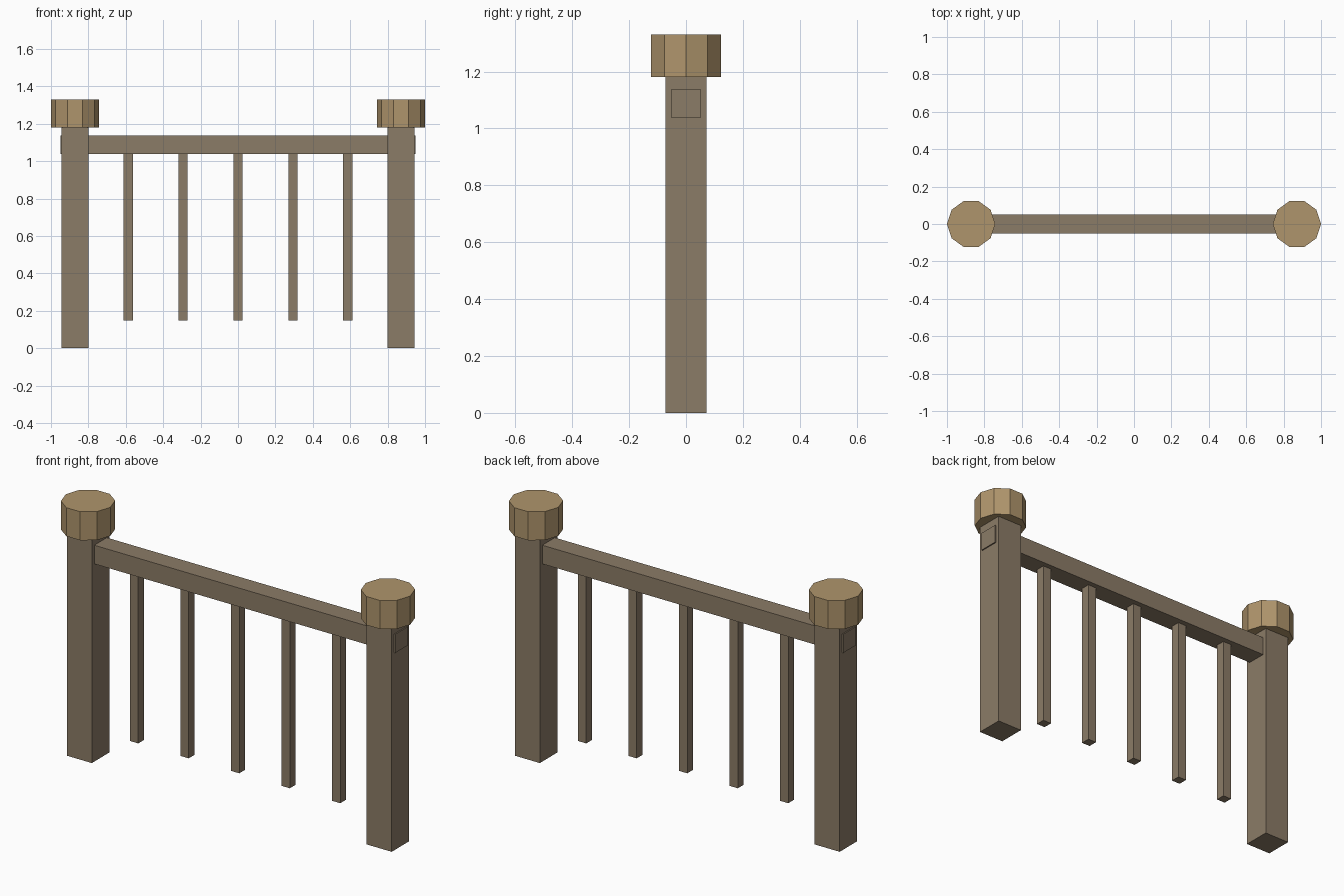
import bpy, math

if "Cube" in bpy.data.objects:
    bpy.data.objects.remove(bpy.data.objects["Cube"])


def material(name, rgb):
    m = bpy.data.materials.new(name)
    m.diffuse_color = (*rgb, 1)
    m.use_nodes = True
    m.node_tree.nodes["Principled BSDF"].inputs["Base Color"].default_value = m.diffuse_color
    return m


wood = material("weathered wood", (0.26, 0.20, 0.135))
cap_wood = material("pale cap wood", (0.43, 0.30, 0.15))


def finish(name, mat):
    ob = bpy.context.object
    ob.name = name
    ob.data.materials.append(mat)
    return ob


def box(name, x, half_x, half_y, z0, z1):
    bpy.ops.mesh.primitive_cube_add(size=2, location=(x, 0, (z0 + z1) / 2))
    ob = finish(name, wood)
    ob.scale = (half_x, half_y, (z1 - z0) / 2)
    bpy.ops.object.transform_apply(location=False, rotation=False, scale=True)


# Square posts with ten-sided caps
for side, x in (("left", -0.871), ("right", 0.871)):
    box(side + "_post", x, 0.0725, 0.0725, 0, 1.18)
    bpy.ops.mesh.primitive_cylinder_add(
        vertices=10, radius=0.129, depth=0.15,
        location=(x, 0, 1.255), rotation=(0, 0, math.pi / 2))
    finish(side + "_post_cap", cap_wood)

# Top rail, its ends just showing through the posts
box("top_rail", 0, 0.95, 0.052, 1.038, 1.136)

# Five hanging balusters
for i in range(5):
    box(f"baluster_{i + 1}", (i - 2) * 0.2935, 0.0245, 0.0245, 0.148, 1.045)
